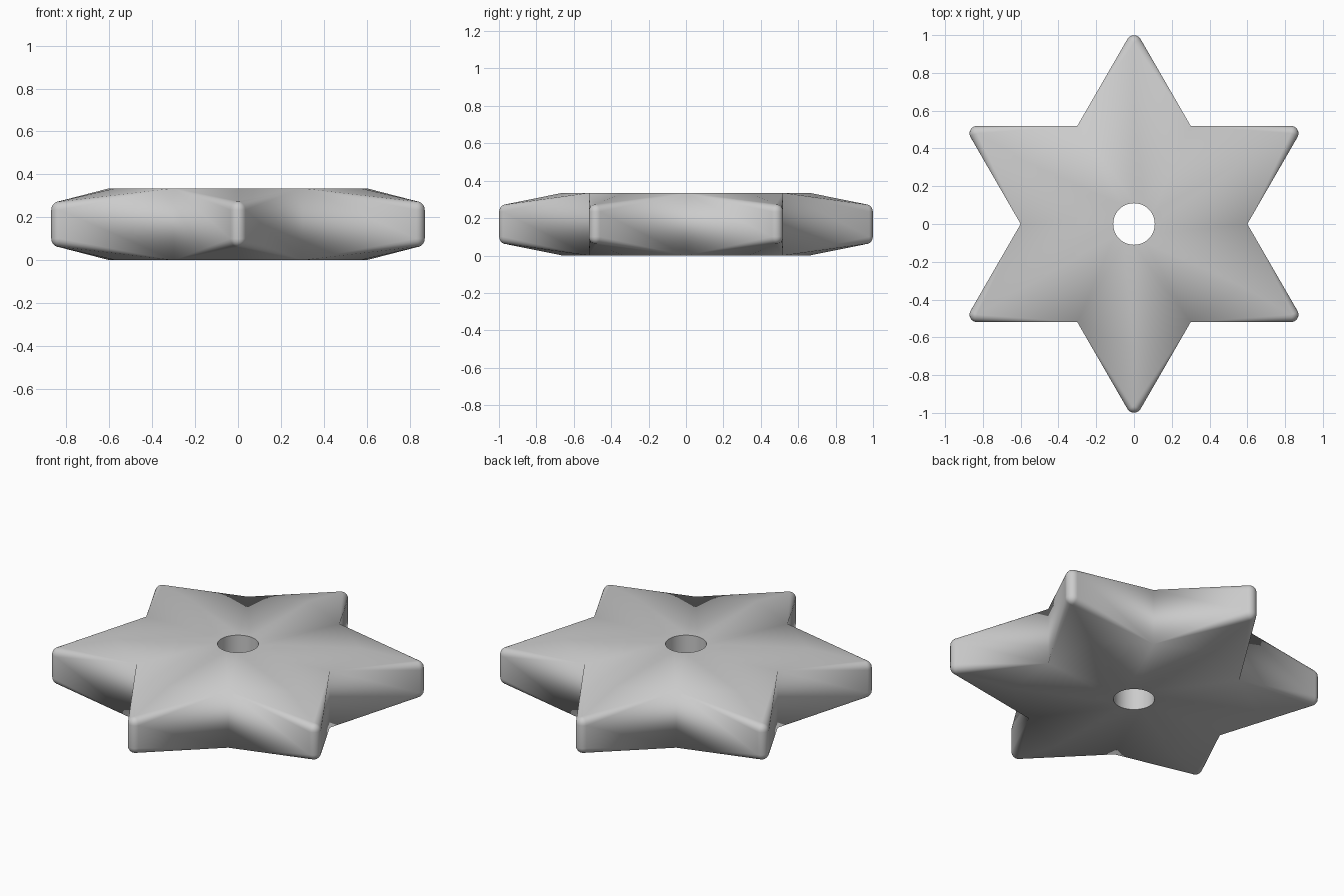
import bpy, bmesh
from math import sin, cos, pi, radians, sqrt
from mathutils import Vector, Matrix

if "Cube" in bpy.data.objects:
    bpy.data.objects.remove(bpy.data.objects["Cube"])

MID = 0.1675          # half thickness, also the mid plane height
TIP_H = 0.107         # half thickness at the star tips
R_IN = 0.6            # radius of the notches
R_RIDGE = 0.66        # where the tip starts sloping down
RND = 0.04            # edge and tip rounding
R_HOLE = 0.11
ARC, BEV, HSEG = 8, 5, 6
CEN = R_IN * sqrt(3) - 2 * RND   # centre of the tip rounding

bm = bmesh.new()


def tip_ring(a):
    """Outset and inset points for one star level; a = 0 inset top, pi/2 outer wall."""
    pts = []
    for side in (-1, 1):
        if side == 1:
            for i in range(ARC + 1):
                th = radians(-60 + 120 * i / ARC)
                r = RND * sin(a)
                pts.append((CEN + r * cos(th), r * sin(th), TIP_H - RND * (1 - cos(a))))
        pts.append((R_IN * cos(pi / 6), side * R_IN * 0.5, MID))
    return pts


def add(p, rot, sgn):
    v = rot @ Vector((p[0], p[1], 0))
    return bm.verts.new((v.x, v.y, MID + sgn * p[2]))


def face(vs):
    bm.faces.new(vs)


# six tapered tips with rounded edges
for k in range(6):
    rot = Matrix.Rotation(radians(90 + 60 * k), 3, 'Z')
    levels = [tip_ring(max(0.01, pi / 2 * j / BEV)) for j in range(BEV + 1)]
    rings = [[add(p, rot, 1) for p in lv] for lv in levels]
    rings += [[add(p, rot, -1) for p in lv] for lv in reversed(levels)]
    for a, b in zip(rings, rings[1:]):
        for i in range(len(a) - 1):
            face((a[i], b[i], b[i + 1], a[i + 1]))
    # sloping top and bottom of the tip
    for sgn, ring in ((1, rings[0]), (-1, rings[-1])):
        ridge = add((R_RIDGE, 0, MID), rot, sgn)
        for i in range(len(ring) - 1):
            face((ridge, ring[i], ring[i + 1]))

# flat centre on both sides, and the hole wall
none = Matrix.Identity(3)
n = 12 * HSEG


def polar(r, ang, h=MID):
    return (r * cos(ang), r * sin(ang), h)


holes = []
for sgn in (1, -1):
    hole = [add(polar(R_HOLE, 2 * pi * i / n), none, sgn) for i in range(n)]
    rim = [add(polar(R_RIDGE if i % 2 else R_IN, pi / 6 * i), none, sgn) for i in range(12)]
    for i in range(12):
        inner = [hole[(HSEG * i + j) % n] for j in range(HSEG, -1, -1)]
        face([rim[i], rim[(i + 1) % 12]] + inner)
    holes.append(hole)
for i in range(n):
    j = (i + 1) % n
    face((holes[0][i], holes[0][j], holes[1][j], holes[1][i]))

bmesh.ops.remove_doubles(bm, verts=bm.verts, dist=0.0008)
bmesh.ops.dissolve_degenerate(bm, edges=bm.edges, dist=0.0001)
bmesh.ops.recalc_face_normals(bm, faces=bm.faces)

mesh = bpy.data.meshes.new("star_plate")
bm.to_mesh(mesh)
bm.free()
star = bpy.data.objects.new("star_plate", mesh)
bpy.context.collection.objects.link(star)
bpy.context.view_layer.objects.active = star
star.select_set(True)
bpy.ops.object.shade_smooth_by_angle(angle=radians(30))
